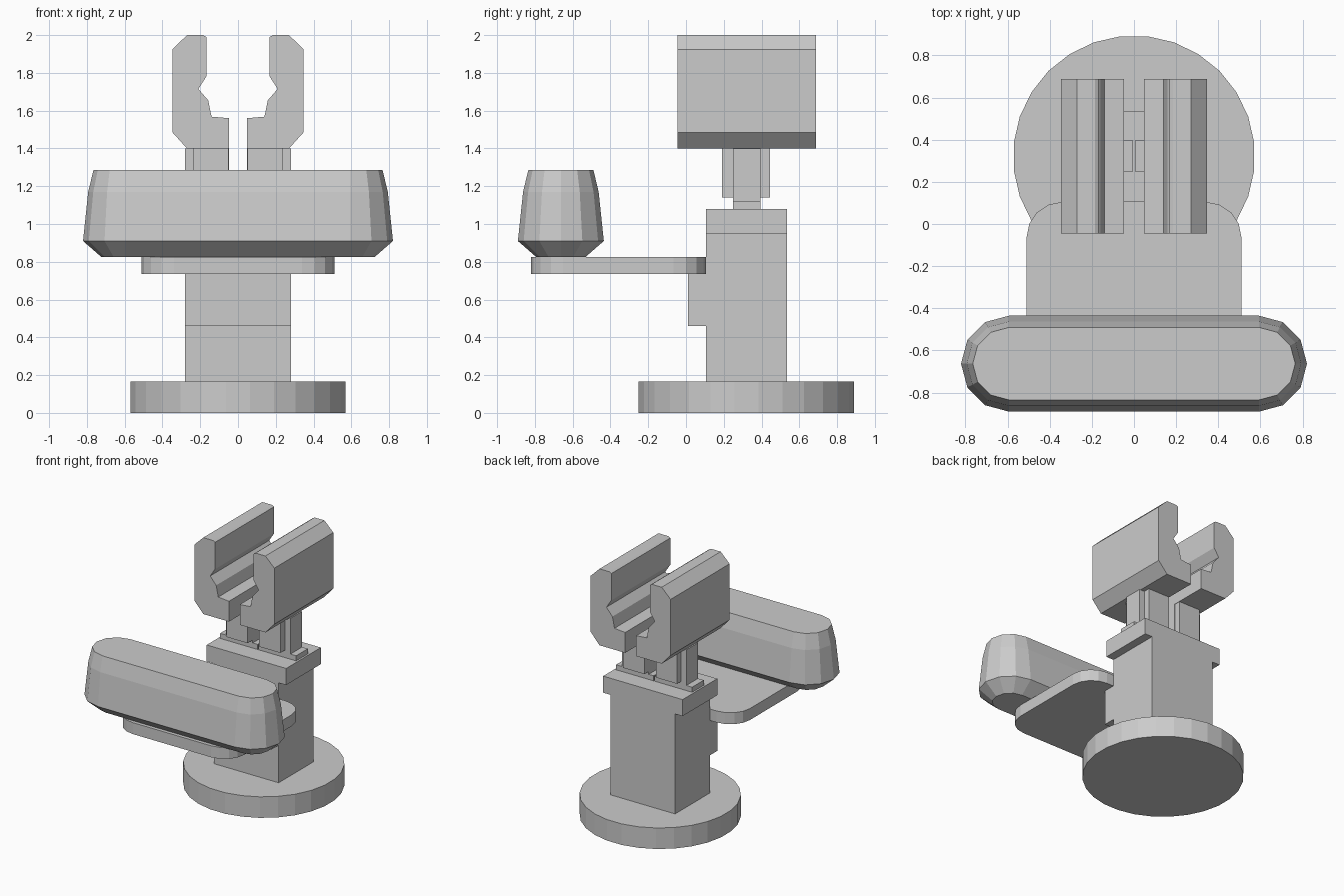
import bpy, bmesh
from math import sin, cos, pi

if "Cube" in bpy.data.objects:
    bpy.data.objects.remove(bpy.data.objects["Cube"])


def make(name, rings, mirror=False):
    """Loft matching closed rings of 3D points and cap both ends."""
    bm = bmesh.new()
    loops = [[bm.verts.new(p) for p in r] for r in rings]
    n = len(loops[0])
    for a, b in zip(loops, loops[1:]):
        for i in range(n):
            j = (i + 1) % n
            bm.faces.new((a[i], a[j], b[j], b[i]))
    bm.faces.new(loops[0][::-1])
    bm.faces.new(loops[-1])
    bmesh.ops.recalc_face_normals(bm, faces=bm.faces)
    me = bpy.data.meshes.new(name)
    bm.to_mesh(me)
    bm.free()
    ob = bpy.data.objects.new(name, me)
    bpy.context.collection.objects.link(ob)
    if mirror:
        ob.modifiers.new("mirror", 'MIRROR').use_mirror_merge = False
    return ob


def box(name, x, y, z, mirror=False):
    ring = [(x[0], y[0]), (x[1], y[0]), (x[1], y[1]), (x[0], y[1])]
    return make(name, [[(a, b, h) for a, b in ring] for h in z], mirror)


def rounded(hx, hy, r, cy, z, seg, merge=False):
    """Rounded rectangle ring; merge gives a stadium with round ends."""
    pts = []
    for k, (sx, sy) in enumerate([(1, 1), (-1, 1), (-1, -1), (1, -1)]):
        for i in range(seg + 1):
            if merge and i == 0 and k in (0, 2):
                continue
            a = (k + i / seg) * pi / 2
            pts.append((sx * (hx - r) + r * cos(a), cy + sy * (hy - r) + r * sin(a), z))
    return pts


# Round foot
foot = [(0.574 * cos((i + .5) * pi / 14), 0.32 + 0.574 * sin((i + .5) * pi / 14)) for i in range(28)]
make("foot", [[(x, y, z) for x, y in foot] for z in (0, 0.165)])

# Column, wider cap and tray bracket
box("column", (-0.28, 0.28), (0.105, 0.535), (0.165, 0.95))
box("column_cap", (-0.345, 0.345), (0.105, 0.535), (0.95, 1.08))
box("tray_bracket", (-0.28, 0.28), (0.01, 0.105), (0.46, 0.735))

# Tray plate with rounded corners
make("tray", [rounded(0.51, 0.4625, 0.17, -0.3575, z, 4) for z in (0.735, 0.825)])

# Padded bar lofted from stadium rings
levels = [(0.825, 0.13), (0.91, 0.2275), (1.17, 0.2), (1.287, 0.172)]
make("padded_bar", [rounded(0.593 + w, w, w, -0.6625, z, 3, True) for z, w in levels])

# Jaw rails and cross-shaped stems
box("rail", (0.005, 0.33), (0.25, 0.395), (1.08, 1.12), True)
box("stem_web", (0.047, 0.28), (0.25, 0.395), (1.12, 1.40), True)
box("stem_flange", (0.05, 0.235), (0.19, 0.445), (1.14, 1.40), True)

# Clamp jaws
jaw = [(0.047, 1.40), (0.27, 1.40), (0.347, 1.485), (0.347, 1.925), (0.27, 2.0),
       (0.185, 2.0), (0.168, 1.99), (0.168, 1.78), (0.21, 1.715), (0.158, 1.655),
       (0.14, 1.568), (0.047, 1.56)]
make("jaw", [[(x, y, z) for x, z in jaw] for y in (-0.045, 0.687)], True)
